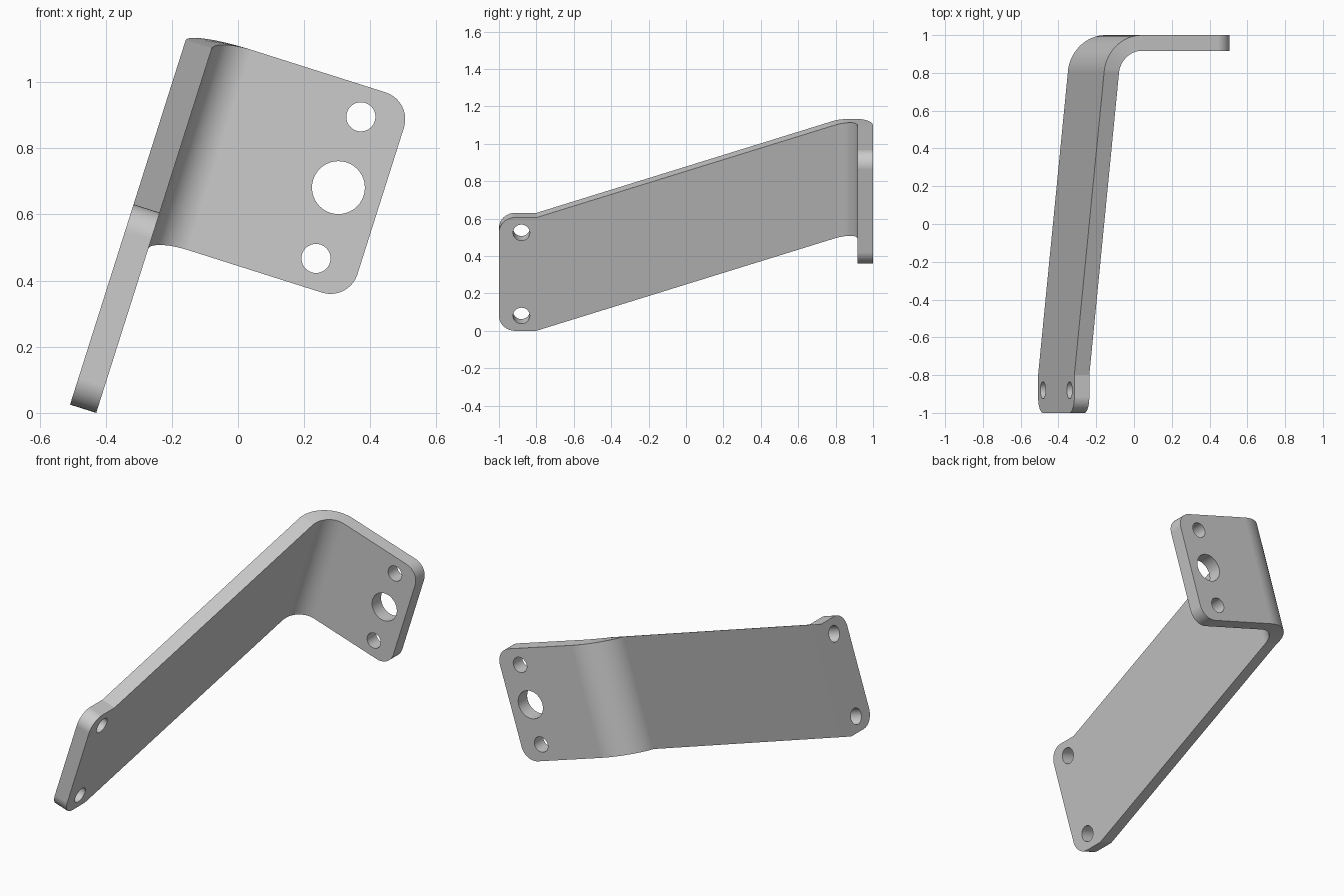
import bpy, bmesh
from math import sin, cos, pi, radians
from mathutils import Matrix, Vector

if "Cube" in bpy.data.objects:
    bpy.data.objects.remove(bpy.data.objects["Cube"])

TILT = radians(17.6)
T = 0.083                      # plate thickness
R_OUT = 0.2                    # outer bend radius
U0, U1 = -0.493, 0.216         # arm outer face, flange free edge
H = 0.635                      # strip height
V_FOOT, V_BEND, V_FLANGE = -0.125, 0.395, 0.428
RC = 0.085                     # corner radius
N = 10

# Stations along the strip: (outer point, direction to inner face, low, high)
stations = []

def add(u, y, nu, ny, low, inset=0.0):
    stations.append((u, y, nu, ny, low + inset, low + H - inset))

# Foot end with rounded corners, then the sloped arm
for i in range(N + 1):
    t = i / N * pi / 2
    add(U0, -1 + RC * (1 - cos(t)), 1, 0, V_FOOT, RC * (1 - sin(t)))
add(U0, -0.8, 1, 0, V_FOOT)
# Bend
for i in range(17):
    t = i / 16 * pi / 2
    add(U0 + R_OUT * (1 - cos(t)), 1 - R_OUT + R_OUT * sin(t), cos(t), -sin(t),
        V_BEND + (V_FLANGE - V_BEND) * sin(t))
# Flange end with rounded corners
for i in range(N + 1):
    t = i / N * pi / 2
    add(U1 - RC * (1 - sin(t)), 1, 0, -1, V_FLANGE, RC * (1 - cos(t)))


def make_object(name, bm):
    bmesh.ops.recalc_face_normals(bm, faces=bm.faces)
    mesh = bpy.data.meshes.new(name)
    bm.to_mesh(mesh)
    bm.free()
    ob = bpy.data.objects.new(name, mesh)
    bpy.context.collection.objects.link(ob)
    return ob


# Bent strip: a four-cornered ring at every station, bridged
bm = bmesh.new()
rings = []
for u, y, nu, ny, lo, hi in stations:
    iu, iy = u + nu * T, y + ny * T
    rings.append([bm.verts.new(p) for p in
                  ((u, y, lo), (u, y, hi), (iu, iy, hi), (iu, iy, lo))])
for a, b in zip(rings, rings[1:]):
    for k in range(4):
        bm.faces.new((a[k], a[k - 1], b[k - 1], b[k]))
bm.faces.new(rings[0])
bm.faces.new(rings[-1])
bracket = make_object("bent_bracket", bm)

# Hole cutters: two through the foot, three through the flange
bm = bmesh.new()

def hole(center, radius, axis):
    rot = Matrix.Rotation(pi / 2, 4, 'Y' if axis == 'X' else 'X')
    bmesh.ops.create_cone(bm, cap_ends=True, segments=40, radius1=radius,
                          radius2=radius, depth=0.2,
                          matrix=Matrix.Translation(Vector(center)) @ rot)

for s in (-1, 1):
    hole((U0 + T / 2, -0.88, V_FOOT + H / 2 + s * 0.233), 0.045, 'X')
    hole((0.082, 1 - T / 2, V_FLANGE + H / 2 + s * 0.2245), 0.044, 'Y')
hole((0.082, 1 - T / 2, V_FLANGE + H / 2), 0.08, 'Y')
cutter = make_object("hole_cutter", bm)
cutter.hide_render = True

mod = bracket.modifiers.new("holes", 'BOOLEAN')
mod.operation = 'DIFFERENCE'
mod.solver = 'EXACT'
mod.object = cutter
bpy.context.view_layer.objects.active = bracket
bracket.select_set(True)
bpy.ops.object.modifier_apply(modifier="holes")
bpy.data.objects.remove(cutter)

# Lean the whole bracket and rest it on the ground
bracket.data.transform(Matrix.Rotation(TILT, 4, 'Y'))
low = min(v.co.z for v in bracket.data.vertices)
bracket.data.transform(Matrix.Translation((0, 0, -low)))

bpy.ops.object.shade_smooth_by_angle(angle=radians(15))
wn = bracket.modifiers.new("even_shading", 'WEIGHTED_NORMAL')
wn.keep_sharp = True
